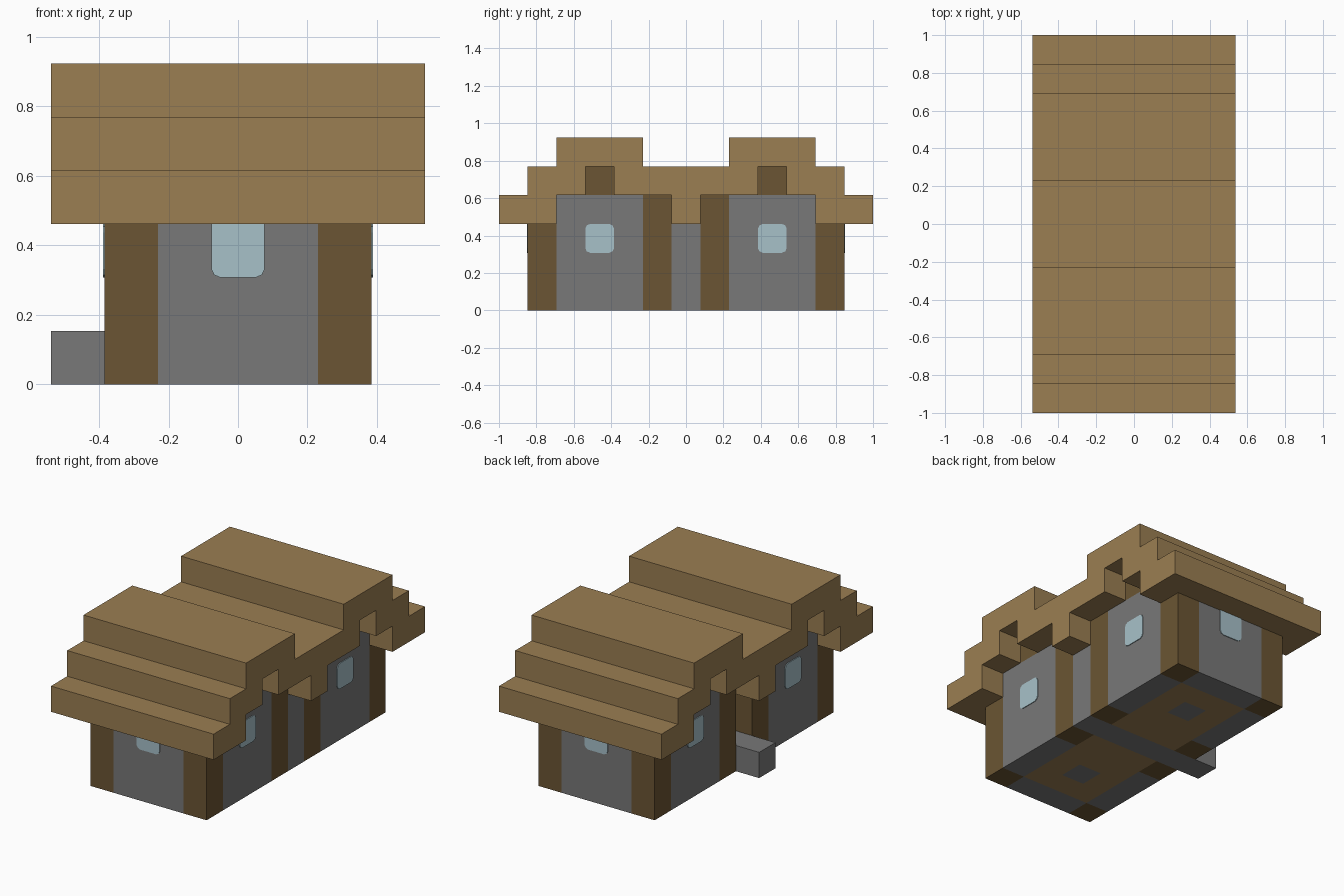
import bpy
import bmesh
from mathutils import Vector

U = 2 / 13  # one building block

cube = bpy.data.objects.get("Cube")
if cube:
    bpy.data.objects.remove(cube, do_unlink=True)


def material(name, rgb):
    linear = [((c / 255 + 0.055) / 1.055) ** 2.4 for c in rgb] + [1]
    mat = bpy.data.materials.new(name)
    mat.use_nodes = True
    mat.diffuse_color = linear
    mat.node_tree.nodes["Principled BSDF"].inputs["Base Color"].default_value = linear
    return mat


PLANK = material("plank_brown", (155, 126, 82))
LOG = material("dark_log_brown", (107, 85, 51))
STONE = material("stone_grey", (120, 120, 120))
GLASS = material("pale_blue_glass", (167, 193, 201))


def prism(name, mat, outline, depth):
    """Extrude a closed outline (block units) along a depth vector."""
    bm = bmesh.new()
    face = bm.faces.new([bm.verts.new(Vector(p) * U) for p in outline])
    new = bmesh.ops.extrude_face_region(bm, geom=[face])["geom"]
    moved = [v for v in new if isinstance(v, bmesh.types.BMVert)]
    bmesh.ops.translate(bm, verts=moved, vec=Vector(depth) * U)
    bmesh.ops.recalc_face_normals(bm, faces=bm.faces)
    mesh = bpy.data.meshes.new(name)
    bm.to_mesh(mesh)
    bm.free()
    mesh.materials.append(mat)
    obj = bpy.data.objects.new(name, mesh)
    bpy.context.collection.objects.link(obj)
    return obj


def box(name, mat, x, y, z):
    """Box from (min, max) ranges in block units."""
    base = [(x[0], y[0], z[0]), (x[1], y[0], z[0]),
            (x[1], y[1], z[0]), (x[0], y[1], z[0])]
    return prism(name, mat, base, (0, 0, z[1] - z[0]))


def span(a, b, s):
    """Range mirrored to side s."""
    return (a, b) if s > 0 else (-b, -a)


# Stepped roof: half section mirrored, then extruded across the width
top = [(1.5, 5), (1.5, 6), (4.5, 6), (4.5, 5), (5.5, 5), (5.5, 4), (6.5, 4), (6.5, 3)]
under = [(4.5, 3), (4.5, 4), (3.5, 4), (3.5, 5), (2.5, 5), (2.5, 4), (0.5, 4), (0.5, 3)]
half = top + under
section = half + [(-y, z) for y, z in reversed(half)]
prism("roof", PLANK, [(-3.5, y, z) for y, z in section], (7, 0, 0))

# Log posts, side walls and beam ends
for sx in (1, -1):
    side = "left" if sx > 0 else "right"
    wall_x = span(1.5, 2.5, sx)
    for sy in (1, -1):
        end = side + ("_back" if sy > 0 else "_front")
        box(end + "_corner_post", LOG, wall_x, span(4.5, 5.5, sy), (0, 3))
        box(end + "_inner_post", LOG, wall_x, span(0.5, 1.5, sy), (0, 4))
        box(end + "_side_wall", STONE, wall_x, span(1.5, 4.5, sy), (0, 4))
        box(end + "_beam_end", LOG, wall_x, span(2.5, 3.5, sy), (4, 5))
    # The right side keeps an open doorway above its sill
    box(side + "_middle_wall", STONE, wall_x, (-0.5, 0.5), (0, 3 if sx > 0 else 1))

# End walls and plank floors with a stone block in each room
for sy in (1, -1):
    end = "back" if sy > 0 else "front"
    box(end + "_wall", STONE, (-1.5, 1.5), span(4.5, 5.5, sy), (0, 3))
    box(end + "_hearth", STONE, (-0.5, 0.5), span(2.5, 3.5, sy), (0, 1))
    for a, b in ((0.5, 2.5), (3.5, 4.5)):
        box(end + "_floor_planks", PLANK, (-1.5, 1.5), span(a, b, sy), (0, 1))
    for sx in (1, -1):
        box(end + "_floor_edge", PLANK, span(0.5, 1.5, sx), span(2.5, 3.5, sy), (0, 1))

# Stone passage floor and doorstep
box("passage_floor", STONE, (-1.5, 1.5), (-0.5, 0.5), (0, 1))
box("doorstep", STONE, (-3.5, -2.5), (-0.5, 0.5), (0, 1))

# Windows: panes with clipped corners, just proud of the wall on both faces
R, K, T = 0.16, 0.05, 0.03
corner = [(0.5, 0.5 - R), (0.5 - K, 0.5 - K), (0.5 - R, 0.5)]
pane = (corner + [(-u, v) for u, v in reversed(corner)]
        + [(-u, -v) for u, v in corner] + [(u, -v) for u, v in reversed(corner)])
square_top = [(0.5, 0.5), (-0.5, 0.5)] + pane[6:]
for s in (1, -1):
    end = "back" if s > 0 else "front"
    prism(end + "_window", GLASS,
          [(u, s * 5 - 0.5 - T, v + 2.5) for u, v in square_top], (0, 1 + 2 * T, 0))
    for sx in (1, -1):
        side = "left" if sx > 0 else "right"
        prism(side + "_" + end + "_window", GLASS,
              [(sx * 2 - 0.5 - T, u + s * 3, v + 2.5) for u, v in pane],
              (1 + 2 * T, 0, 0))
